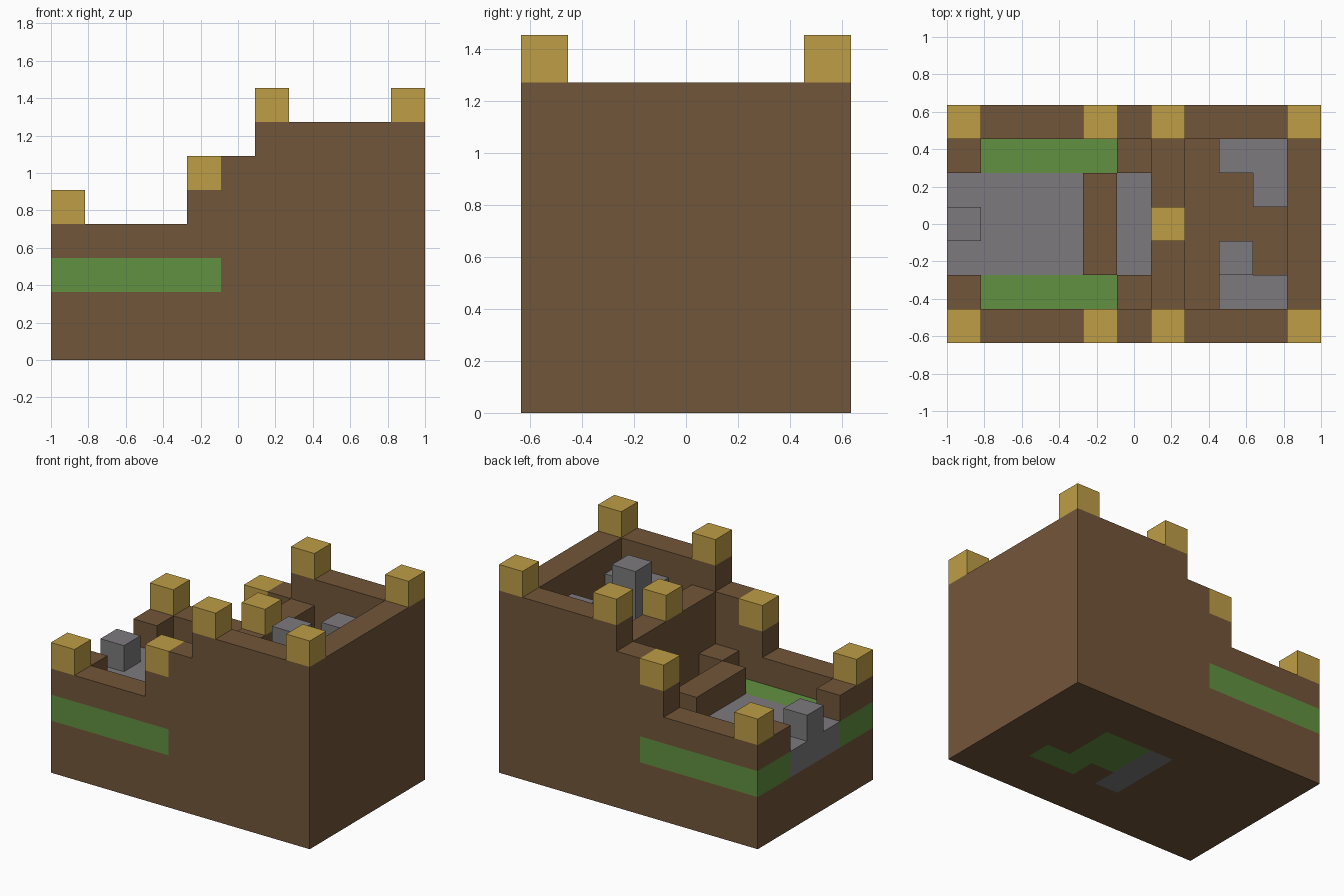
import bpy
import bmesh
from math import radians
from mathutils import Vector

NX, NY = 11, 7          # grid size of the block model
UNIT = 2 / NX           # edge length of one block

old = bpy.data.objects.get("Cube")
if old:
    bpy.data.objects.remove(old, do_unlink=True)


def make_material(name, color):
    mat = bpy.data.materials.new(name)
    mat.use_nodes = True
    mat.diffuse_color = (*color, 1)
    mat.node_tree.nodes["Principled BSDF"].inputs["Base Color"].default_value = (*color, 1)
    return mat


brown = make_material("brown", (0.171, 0.093, 0.042))
green = make_material("green", (0.122, 0.283, 0.054))
grey = make_material("grey", (0.205, 0.195, 0.205))
gold = make_material("gold", (0.521, 0.337, 0.061))

blocks = {}     # cell -> part name
materials = {}  # part name -> material


def fill(part, material, xs, ys, zs, mirror=False):
    """Fill a range of blocks; later parts replace earlier ones."""
    materials[part] = material
    for x in range(*xs):
        for y in range(*ys):
            for z in range(*zs):
                blocks[x, y, z] = part
                if mirror:
                    blocks[x, NY - 1 - y, z] = part


# Solid body: low deck, then the taller rear with a sunken room
fill("body", brown, (0, 6), (0, NY), (0, 3))
fill("body", brown, (6, NX), (0, NY), (0, 5))

# Stepped outer walls on both long sides
for start, end, height in ((0, 4, 4), (4, 5, 5), (5, 6, 6), (6, NX, 7)):
    fill("side_walls", brown, (start, end), (0, 1), (0, height), mirror=True)

# Cross walls: open end stubs, tall end wall and partition
fill("end_stubs", brown, (0, 1), (1, 2), (3, 4), mirror=True)
fill("end_wall", brown, (10, NX), (1, 6), (0, 7))
fill("partition", brown, (6, 7), (1, 6), (0, 6))
fill("corner_steps", brown, (5, 6), (1, 2), (3, 4), mirror=True)
fill("deck_bench", brown, (4, 5), (2, 5), (3, 4))

# Green band that wraps the low deck
fill("green_band", green, (0, 5), (0, 2), (2, 3), mirror=True)

# Grey deck path with the block standing at its end
fill("deck_path", grey, (0, 4), (2, 5), (2, 3))
fill("deck_path", grey, (5, 6), (2, 5), (0, 3))
fill("deck_block", grey, (0, 1), (3, 4), (3, 4))

# Grey furniture in the sunken room
fill("room_ledges", grey, (8, 10), (1, 2), (5, 6), mirror=True)
fill("room_ledges", grey, (9, 10), (4, 5), (5, 6))
fill("room_pillar", grey, (8, 9), (2, 3), (5, 7))

# Green patch in the underside
fill("underside_patch", green, (6, 7), (3, 5), (0, 1))
fill("underside_patch", green, (7, 8), (2, 5), (0, 1))
fill("underside_patch", green, (8, 9), (2, 3), (0, 1))

# Gold battlements on the walls
for x, z in ((0, 4), (4, 5), (6, 7), (10, 7)):
    fill("battlements", gold, (x, x + 1), (0, 1), (z, z + 1), mirror=True)
fill("partition_battlement", gold, (6, 7), (3, 4), (6, 7))


def build(part):
    """Make a mesh from the outward faces of the blocks of a part."""
    bm = bmesh.new()
    origin = Vector((NX / 2, NY / 2, 0))
    for cell, owner in blocks.items():
        if owner != part:
            continue
        centre = Vector(cell) + Vector((0.5, 0.5, 0.5))
        for axis in range(3):
            for sign in (-1, 1):
                normal = Vector((0, 0, 0))
                normal[axis] = sign
                neighbour = list(cell)
                neighbour[axis] += sign
                if tuple(neighbour) in blocks:
                    continue
                u = Vector((0, 0, 0))
                u[(axis + 1) % 3] = 0.5
                v = normal.cross(u)
                middle = centre + normal / 2
                corners = (-u - v, u - v, u + v, v - u)
                bm.faces.new([bm.verts.new((middle + c - origin) * UNIT) for c in corners])
    bmesh.ops.remove_doubles(bm, verts=bm.verts, dist=0.001)
    bmesh.ops.dissolve_limit(bm, angle_limit=radians(1), verts=bm.verts, edges=bm.edges)
    mesh = bpy.data.meshes.new(part)
    bm.to_mesh(mesh)
    bm.free()
    mesh.materials.append(materials[part])
    bpy.context.collection.objects.link(bpy.data.objects.new(part, mesh))


for part in materials:
    build(part)
